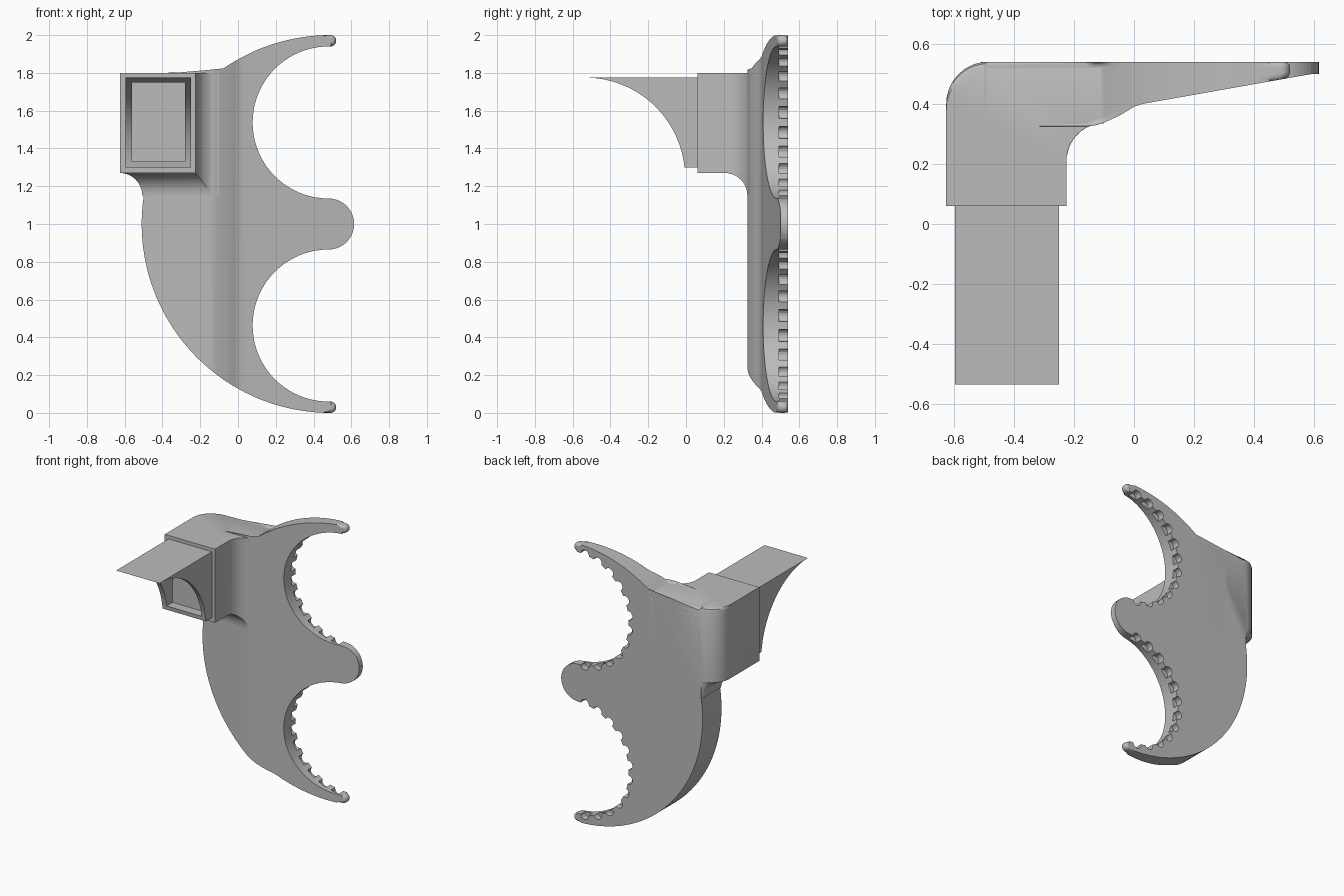
import bpy, bmesh
from math import sin, cos, pi, radians, sqrt, asin

cube = bpy.data.objects.get("Cube")
if cube:
    bpy.data.objects.remove(cube, do_unlink=True)

grey = bpy.data.materials.new("plain grey")
grey.use_nodes = True
grey.diffuse_color = (0.5, 0.5, 0.5, 1)
grey.node_tree.nodes["Principled BSDF"].inputs["Base Color"].default_value = (0.5, 0.5, 0.5, 1)


def add_object(name, bm):
    bmesh.ops.recalc_face_normals(bm, faces=bm.faces)
    mesh = bpy.data.meshes.new(name)
    bm.to_mesh(mesh)
    bm.free()
    mesh.materials.append(grey)
    ob = bpy.data.objects.new(name, mesh)
    bpy.context.collection.objects.link(ob)
    return ob


def loft(rings, bm=None):
    """Skin a list of equal-length rings and cap both ends."""
    bm = bm or bmesh.new()
    rows = [[bm.verts.new(p) for p in ring] for ring in rings]
    n = len(rows[0])
    for a, b in zip(rows, rows[1:]):
        for i in range(n):
            j = (i + 1) % n
            bm.faces.new((a[i], a[j], b[j], b[i]))
    bm.faces.new(rows[0])
    bm.faces.new(rows[-1])
    return bm


def arc(cx, cy, r, start, end, n):
    return [(cx + r * cos(radians(start + (end - start) * i / n)),
             cy + r * sin(radians(start + (end - start) * i / n))) for i in range(n + 1)]


def cut(ob, cutter):
    cutter.hide_render = True
    cutter.hide_viewport = True
    cutter.display_type = 'WIRE'
    mod = ob.modifiers.new("cut", 'BOOLEAN')
    mod.operation = 'DIFFERENCE'
    mod.solver = 'EXACT'
    mod.object = cutter


def smooth(ob):
    bpy.ops.object.select_all(action='DESELECT')
    ob.select_set(True)
    bpy.context.view_layer.objects.active = ob
    bpy.ops.object.shade_smooth_by_angle(angle=radians(35))


# Plate outline in x and z: crescent with two round bites and a tongue
BITE, STEP, BACK = 0.4025, 0.5375, 0.54
outline = arc(0.49, 1, 1, 270, 171.4, 44)
outline += [(-0.5, 1.3), (-0.5, 1.8)]
outline += arc(0.49, 1, 1, 126.87, 90, 16)
outline += arc(0.49, 1.97, 0.03, 90, -90, 10)[1:]
outline += arc(0.48, 1 + STEP, BITE, 90, 270, 40)
outline += arc(0.48, 1, 0.135, 90, -90, 20)[1:]
outline += arc(0.48, 1 - STEP, BITE, 90, 270, 40)[1:]
outline += arc(0.49, 0.03, 0.03, 90, -90, 10)[:-1]

# Front surface of the plate, as depth along x
front = [(-0.7, 0.325), (-0.16, 0.325), (-0.13, 0.328), (-0.1, 0.337), (-0.05, 0.36),
         (-0.02, 0.378), (0, 0.39), (0.03, 0.4), (0.59, 0.499), (0.7, 0.499)]


def front_y(x):
    for (xa, ya), (xb, yb) in zip(front, front[1:]):
        if x <= xb:
            return ya + (yb - ya) * (x - xa) / (xb - xa)
    return front[-1][1]


bm = loft([[(x, y, z) for x, z in outline] for y in (0, 1)])
rims = [e for e in bm.edges if abs(e.verts[0].co.y - e.verts[1].co.y) < 0.5]
bmesh.ops.bevel(bm, geom=rims, offset=0.02, segments=4, profile=0.5,
                affect='EDGES', clamp_overlap=False)
for x, _ in front[1:-1]:
    bmesh.ops.bisect_plane(bm, geom=bm.verts[:] + bm.edges[:] + bm.faces[:],
                           plane_co=(x, 0, 0), plane_no=(1, 0, 0), dist=1e-5)
for v in bm.verts:
    v.co.y += front_y(v.co.x) if v.co.y < 0.5 else BACK - 1
plate = add_object("crescent_plate", bm)
smooth(plate)

# Scalloped notches along the back rim of both bites
bm = bmesh.new()
for side in (-1, 1):
    for i in range(12):
        a = radians(97.5 + 15 * i)
        cx, cz = 0.48 + BITE * cos(a), 1 + side * STEP + BITE * sin(a)
        loft([[(x, y, z) for x, z in arc(cx, cz, 0.033, 0, 360, 16)[:-1]]
              for y in (0.492, 0.6)], bm)
cut(plate, add_object("notch_cutter", bm))
plate.modifiers.new("even_shading", 'WEIGHTED_NORMAL').keep_sharp = True


# Arm: plan section lofted in z, flaring into the plate below
def arm_ring(z, front_edge, d=0, back=BACK):
    left, r = -0.625 + d, 0.14 - d
    begin = 180 - math_angle(front_edge)
    ring = [(left, front_edge)]
    first_x = -0.225 if front_edge < 0.21 else -0.1 - sqrt(max(0, 0.125**2 - (front_edge - 0.21)**2))
    ring.append((first_x, front_edge))
    ring += [(x, max(y, front_edge + 1e-4)) for x, y in arc(-0.1, 0.21, 0.125, begin, 90, 10)]
    ring.append((-0.1, back))
    ring += arc(left + r, back - r, r, 90, 180, 10)
    return [(x, y, z) for x, y in ring]


def math_angle(y):
    return asin(min(1, max(0, (y - 0.21) / 0.125))) * 180 / pi


rings = [arm_ring(1.8, 0.06, 0, 0.52), arm_ring(1.794, 0.06, 0, 0.534),
         arm_ring(1.78, 0.06), arm_ring(1.27, 0.06)]
for i in range(11):
    t = i / 10 * pi / 2
    rings.append(arm_ring(1.27 - 0.12 * (1 - cos(t)), 0.205 + 0.12 * sin(t), 0.118 * sin(t)))
smooth(add_object("arm", loft(rings)))

# Hollow spout: wedge with a concave underside
side = [(0.1, 1.3), (0.1, 1.775), (-0.535, 1.775)]
side += arc(-0.535, 1.245, 0.53, 89, 6, 28)
spout = add_object("spout", loft([[(x, y, z) for y, z in side] for x in (-0.595, -0.25)]))
smooth(spout)
box = [(-0.7, 1.33), (-0.7, 1.75), (0.055, 1.75), (0.055, 1.33)]
cut(spout, add_object("spout_cutter", loft([[(x, y, z) for y, z in box] for x in (-0.56, -0.28)])))
